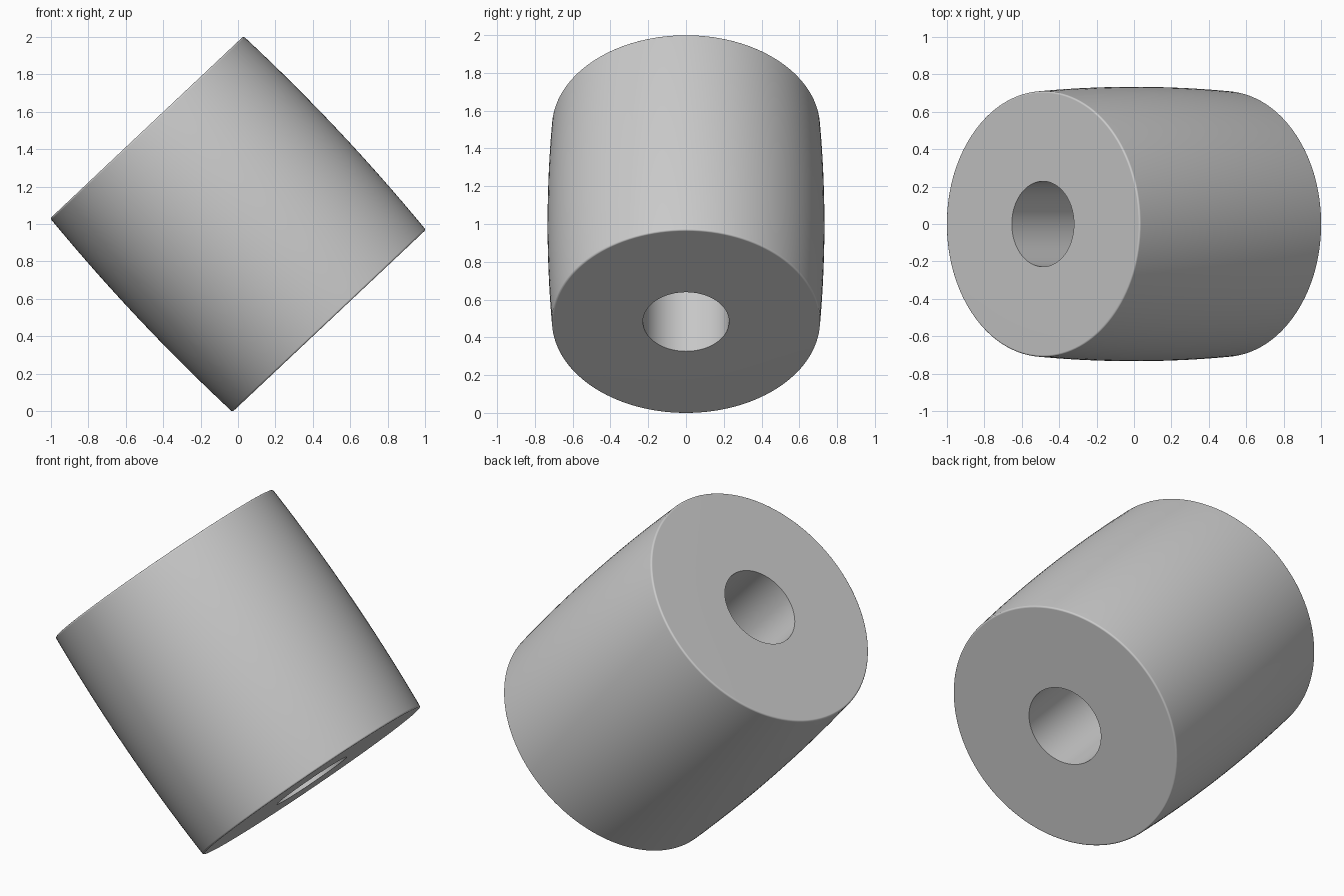
import bpy, bmesh, math
from mathutils import Matrix

if "Cube" in bpy.data.objects:
    bpy.data.objects.remove(bpy.data.objects["Cube"])

HALF = 0.71      # half length along the axis
R_END = 0.71     # radius at the flat ends
R_MID = 0.733    # crowned radius in the middle
R_HOLE = 0.228
FILLET = 0.01
SEGS = 128

# Closed cross-section (radius, height): bore, ends, tiny fillets, crowned side
profile = [(R_HOLE, HALF), (R_HOLE, -HALF)]
corner = [(R_END - FILLET + FILLET * math.sin(a), -HALF + FILLET - FILLET * math.cos(a))
          for a in (math.pi / 2 * i / 4 for i in range(5))]
profile += corner
rise = HALF - FILLET
for i in range(1, 16):
    t = -1 + i / 8
    profile.append((R_MID - (R_MID - R_END) * t * t, rise * t))
profile += [(r, -z) for r, z in reversed(corner)]

# Roller: revolve the section
bm = bmesh.new()
rings = []
for s in range(SEGS):
    a = 2 * math.pi * s / SEGS
    rings.append([bm.verts.new((r * math.cos(a), r * math.sin(a), z)) for r, z in profile])
n = len(profile)
for s in range(SEGS):
    p, q = rings[s], rings[(s + 1) % SEGS]
    for i in range(n):
        j = (i + 1) % n
        bm.faces.new((p[i], q[i], q[j], p[j]))
bmesh.ops.recalc_face_normals(bm, faces=bm.faces)

# Tilt the axis towards upper left and lift onto the floor
tilt = math.atan2(-0.6855, 0.728)
bm.transform(Matrix.Rotation(tilt, 4, 'Y'))
lowest = min(v.co.z for v in bm.verts)
bm.transform(Matrix.Translation((0, 0, -lowest)))

mesh = bpy.data.meshes.new("crowned_roller")
bm.to_mesh(mesh)
bm.free()
roller = bpy.data.objects.new("crowned_roller", mesh)
bpy.context.collection.objects.link(roller)

# Smooth curved surfaces, keep the ends flat and the bore edge sharp
bpy.context.view_layer.objects.active = roller
roller.select_set(True)
bpy.ops.object.shade_smooth_by_angle(angle=math.radians(40))
weighted = roller.modifiers.new("flat_end_normals", 'WEIGHTED_NORMAL')
weighted.keep_sharp = True
